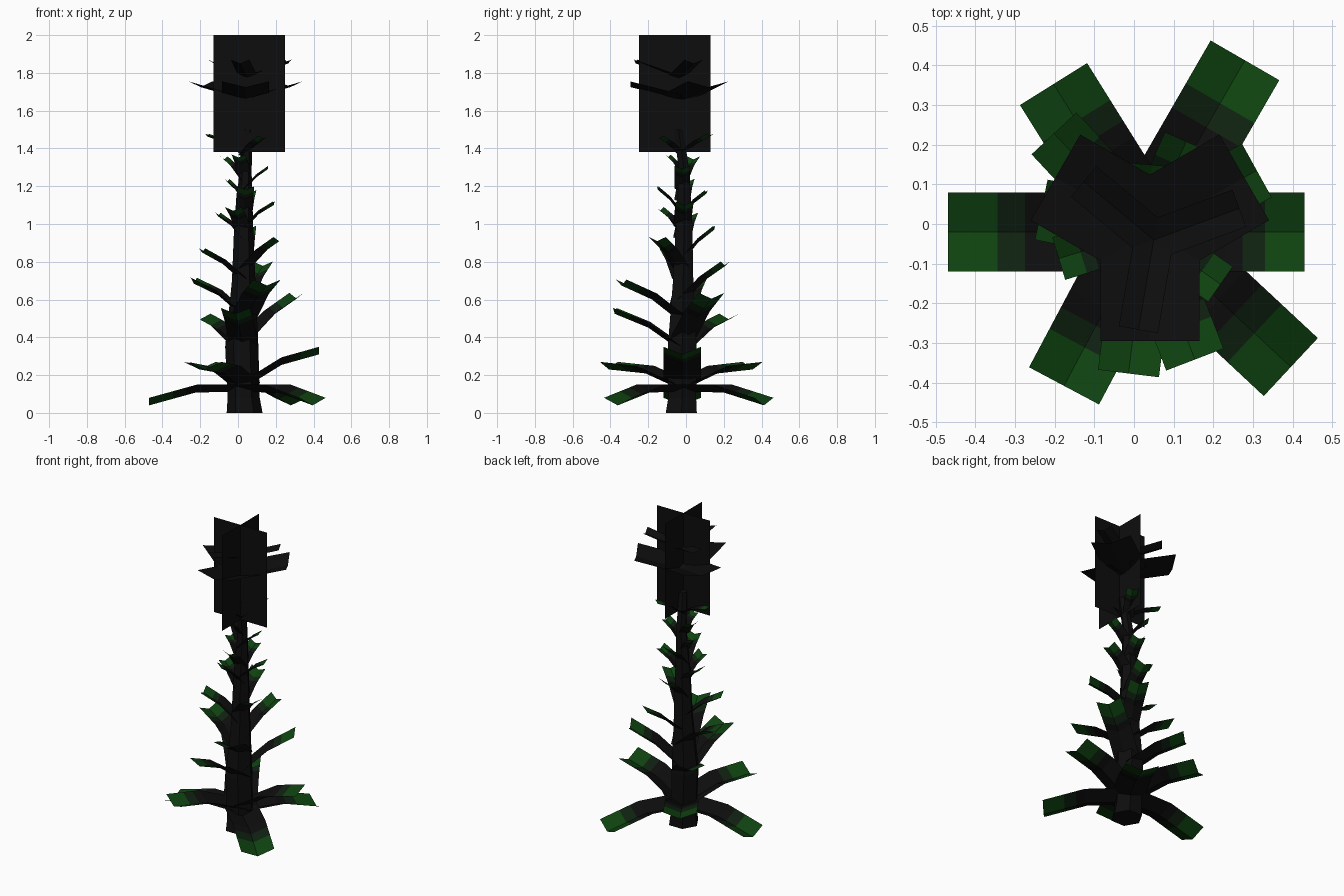
import bpy, bmesh, math
from mathutils import Vector

cube = bpy.data.objects.get("Cube")
if cube:
    bpy.data.objects.remove(cube, do_unlink=True)


def make_material(name, colour):
    mat = bpy.data.materials.new(name)
    mat.use_nodes = True
    mat.diffuse_color = (*colour, 1)
    mat.node_tree.nodes["Principled BSDF"].inputs["Base Color"].default_value = (*colour, 1)
    return mat


black = make_material("charred black", (0.004, 0.004, 0.004))
dark_green = make_material("dark green", (0.0044, 0.0144, 0.005))
green = make_material("leaf green", (0.0044, 0.054, 0.005))


def add_object(name, bm, materials):
    mesh = bpy.data.meshes.new(name)
    bm.to_mesh(mesh)
    bm.free()
    for mat in materials:
        mesh.materials.append(mat)
    obj = bpy.data.objects.new(name, mesh)
    bpy.context.collection.objects.link(obj)
    return obj


def blade(name, origin, angle, reach, rise, width, arch, fold, materials):
    """Strip folded along its midrib, bent halfway, coloured in bands."""
    bm = bmesh.new()
    out = Vector((math.cos(angle), math.sin(angle), 0))
    side = Vector((-out.y, out.x, 0))
    rows = []
    for t in (0, 0.5, 0.61, 0.75, 1):
        bend = arch * (1 - abs(2 * t - 1))
        centre = origin + out * reach * t + Vector((0, 0, rise * t + bend))
        rows.append([bm.verts.new(centre + side * width / 2 * s
                                  + Vector((0, 0, fold * (abs(s) - 0.5))))
                     for s in (-1, 0, 1)])
    bands = (0, 0, 1, 2)
    for band, a, b in zip(bands, rows, rows[1:]):
        for i in (0, 1):
            face = bm.faces.new((a[i], b[i], b[i + 1], a[i + 1]))
            face.material_index = min(band, len(materials) - 1)
    return add_object(name, bm, materials)


# Stem: tapered six-sided stalk (x, y, z, radius)
stem_path = [(0.035, -0.025, 0, 0.095), (0.03, -0.02, 0.08, 0.085),
             (0.02, -0.02, 0.35, 0.088), (0.03, -0.015, 0.7, 0.062),
             (0.03, -0.01, 1.0, 0.05), (0.04, -0.01, 1.28, 0.032),
             (0.05, -0.04, 1.5, 0.028)]
bm = bmesh.new()
rings = []
for x, y, z, radius in stem_path:
    rings.append([bm.verts.new((x + radius * math.cos(k * math.pi / 3),
                                y + radius * math.sin(k * math.pi / 3), z))
                  for k in range(6)])
for low, high in zip(rings, rings[1:]):
    for k in range(6):
        n = (k + 1) % 6
        bm.faces.new((low[k], low[n], high[n], high[k]))
bm.faces.new(rings[0][::-1])
bm.faces.new(rings[-1])
add_object("stem", bm, [black])

# Leaves in three groups up the stem: (angle, reach, tip height, rise)
lower_leaves = [(180, 0.5, 0.06, -0.07), (60, 0.5, 0.06, -0.07),
                (317, 0.5, 0.06, -0.07), (122, 0.44, 0.25, 0.11),
                (242, 0.44, 0.25, 0.11), (0, 0.4, 0.33, 0.18)]
middle_leaves = [(29, 0.32, 0.62, 0.25), (133, 0.34, 0.51, 0.18),
                 (263, 0.36, 0.54, 0.2), (291, 0.345, 0.69, 0.2),
                 (168, 0.27, 0.7, 0.18)]
upper_leaves = [(66, 0.25, 0.79, 0.2), (197, 0.23, 0.86, 0.16),
                (325, 0.23, 0.92, 0.17), (85, 0.17, 0.98, 0.17),
                (165, 0.14, 1.05, 0.13), (5, 0.16, 1.11, 0.13),
                (245, 0.13, 1.08, 0.13), (80, 0.13, 1.17, 0.13),
                (275, 0.13, 1.19, 0.14), (165, 0.09, 1.23, 0.11),
                (0, 0.13, 1.3, 0.12), (150, 0.12, 1.35, 0.12),
                (250, 0.08, 1.36, 0.1), (165, 0.2, 1.47, 0.09),
                (310, 0.16, 1.46, 0.1), (60, 0.17, 1.47, 0.1)]
groups = {"lower_leaf": (lower_leaves, 0.2), "middle_leaf": (middle_leaves, 0.155),
          "upper_leaf": (upper_leaves, 0.12)}
for name, (leaves, base_width) in groups.items():
    for i, (angle, reach, tip, rise) in enumerate(leaves):
        width = base_width
        if name == "upper_leaf":
            width -= 0.07 * (tip - 0.75)
        blade(f"{name}_{i + 1}", Vector((0.03, -0.02, tip - rise)),
              math.radians(angle), reach, rise, width,
              0.17 * width, 0.2 * width, [black, dark_green, green])

# Flower spike: two crossed upright panels
centre = Vector((0.06, -0.06, 0))
for name, axis in (("flower_panel_wide", Vector((0.19, 0, 0))),
                   ("flower_panel_deep", Vector((0, 0.19, 0)))):
    bm = bmesh.new()
    low, high = Vector((0, 0, 1.38)), Vector((0, 0, 2))
    bm.faces.new([bm.verts.new(centre + p) for p in
                  (low - axis, low + axis, high + axis, high - axis)])
    add_object(name, bm, [black])

# Petals: a broad ring and a smaller ring above
for i in range(3):
    turn = math.radians(30 + 120 * i)
    blade(f"broad_petal_{i + 1}", Vector((0.04, -0.02, 1.67)), turn,
          0.275, 0.07, 0.25, 0, 0.03, [black])
    blade(f"small_petal_{i + 1}", Vector((0.05, -0.04, 1.78)), turn - 0.17,
          0.23, 0.08, 0.1, 0, 0.02, [black])
